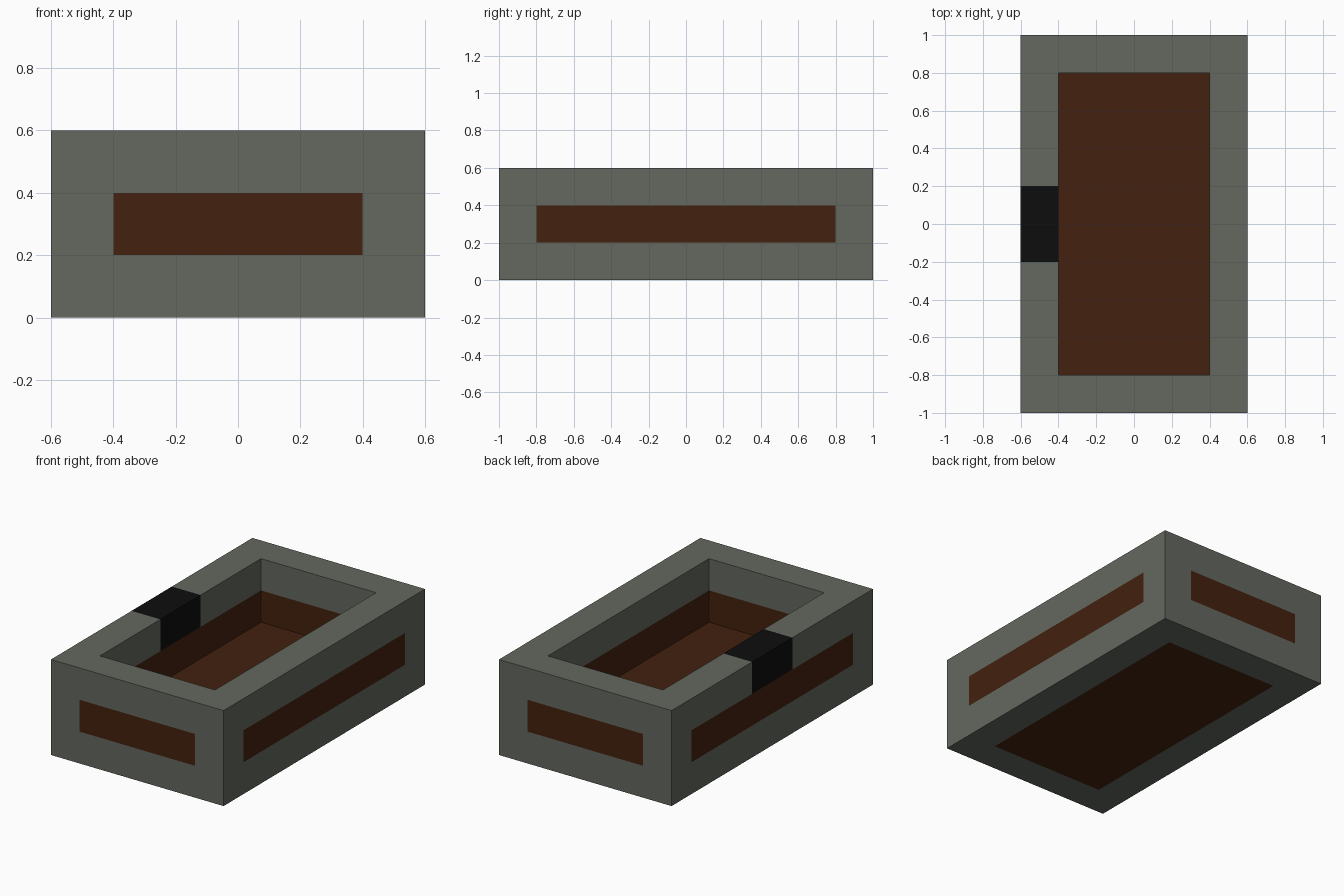
import bpy, bmesh

if "Cube" in bpy.data.objects:
    bpy.data.objects.remove(bpy.data.objects["Cube"])


def material(name, rgb):
    m = bpy.data.materials.new(name)
    m.diffuse_color = (*rgb, 1.0)
    m.use_nodes = True
    m.node_tree.nodes["Principled BSDF"].inputs["Base Color"].default_value = m.diffuse_color
    return m


grey = material("grey stone", (0.126, 0.139, 0.114))
brown = material("dark brown wood", (0.056, 0.0155, 0.0045))
black = material("black metal", (0.004, 0.004, 0.004))

# Grid lines of the block layout
X = (-0.6, -0.4, 0.4, 0.6)
Y = (-1.0, -0.8, -0.2, 0.2, 0.8, 1.0)
Z = (0.0, 0.2, 0.4, 0.6)
NX, NY, NZ = len(X) - 1, len(Y) - 1, len(Z) - 1


def part_of(i, j, k):
    """Part that fills a cell, or None where it is empty."""
    if not (0 <= i < NX and 0 <= j < NY and 0 <= k < NZ):
        return None
    rim_x, rim_y = i in (0, NX - 1), j in (0, NY - 1)
    if not rim_x and not rim_y:
        return "floor_panel" if k == 0 else None   # open tray
    if i == 0 and j == 2 and k == 2:
        return "latch"
    if k == 1 and not (rim_x and rim_y):
        return "side_panels"
    return "frame"


def build(name, mat):
    """Mesh the exposed faces of every cell belonging to one part."""
    bm = bmesh.new()
    for i in range(NX):
        for j in range(NY):
            for k in range(NZ):
                if part_of(i, j, k) != name:
                    continue
                for axis in range(3):
                    for side in (0, 1):
                        n = [i, j, k]
                        n[axis] += 2 * side - 1
                        if part_of(*n):
                            continue
                        u, v = (axis + 1) % 3, (axis + 2) % 3
                        ring = []
                        for a, b in ((0, 0), (1, 0), (1, 1), (0, 1)):
                            c = [i, j, k]
                            c[axis] += side
                            c[u] += a
                            c[v] += b
                            ring.append(bm.verts.new((X[c[0]], Y[c[1]], Z[c[2]])))
                        bm.faces.new(ring if side else ring[::-1])
    bmesh.ops.remove_doubles(bm, verts=bm.verts[:], dist=1e-4)
    mesh = bpy.data.meshes.new(name)
    bm.to_mesh(mesh)
    bm.free()
    mesh.materials.append(mat)
    bpy.context.collection.objects.link(bpy.data.objects.new(name, mesh))


# Parts
build("frame", grey)
build("side_panels", brown)
build("floor_panel", brown)
build("latch", black)
